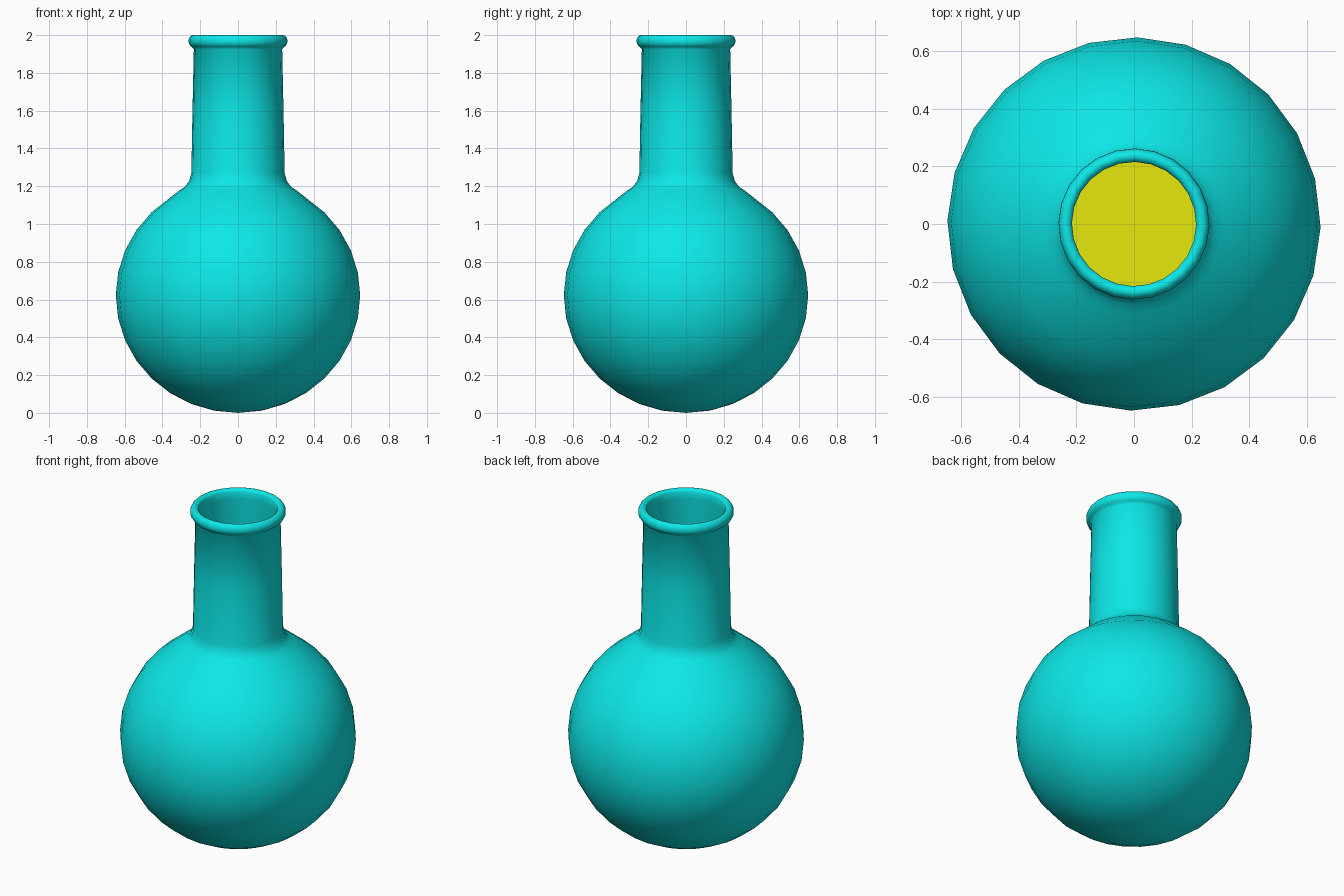
import bpy
import bmesh
from math import radians, sin, cos, pi, sqrt

cube = bpy.data.objects.get("Cube")
if cube:
    bpy.data.objects.remove(cube, do_unlink=True)

SEGMENTS = 24
CENTRE_Z = 0.622
WALL = 0.025


def make_material(name, colour):
    mat = bpy.data.materials.new(name)
    mat.use_nodes = True
    mat.diffuse_color = colour
    mat.node_tree.nodes["Principled BSDF"].inputs["Base Color"].default_value = colour
    return mat


def arc(cx, cz, rx, rz, start, end, steps):
    """Points (radius, height) along an elliptical arc, angles in degrees."""
    angles = [radians(start + (end - start) * i / steps) for i in range(steps + 1)]
    return [(cx + rx * cos(a), cz + rz * sin(a)) for a in angles]


def lathe(name, profile, mat):
    """Revolve a profile around the z axis into a smooth-shaded object."""
    bm = bmesh.new()
    verts = [bm.verts.new((max(r, 0), 0, z)) for r, z in profile]
    edges = [bm.edges.new(pair) for pair in zip(verts, verts[1:])]
    bmesh.ops.spin(bm, geom=verts + edges, cent=(0, 0, 0), axis=(0, 0, 1),
                   angle=2 * pi, steps=SEGMENTS)
    bmesh.ops.remove_doubles(bm, verts=bm.verts, dist=0.0005)
    bmesh.ops.recalc_face_normals(bm, faces=bm.faces)
    mesh = bpy.data.meshes.new(name)
    bm.to_mesh(mesh)
    bm.free()
    mesh.materials.append(mat)
    obj = bpy.data.objects.new(name, mesh)
    bpy.context.collection.objects.link(obj)
    obj.rotation_euler.z = radians(-1)
    bpy.ops.object.select_all(action="DESELECT")
    obj.select_set(True)
    bpy.context.view_layer.objects.active = obj
    bpy.ops.object.shade_smooth_by_angle(angle=radians(45))
    return obj


glass = make_material("teal glass", (0.004, 0.8, 0.8, 1))
yellow = make_material("yellow liquid", (0.8, 0.8, 0.004, 1))

# Flask: outer bulb, flared shoulder, neck, rolled lip, then the inner wall
bulb = arc(0, CENTRE_Z, 0.647, 0.622, -90, 56.25, 13)
shoulder = [(0.31, 1.178), (0.28, 1.198), (0.258, 1.228), (0.247, 1.27)]
neck = [(0.241, 1.6), (0.234, 1.925)]
lip = arc(0.237, 1.968, 0.025, 0.032, -70, 150, 10)
inner_neck = [(0.219, 1.94), (0.222, 1.27), (0.235, 1.2), (0.27, 1.16)]
inner_bulb = arc(0, CENTRE_Z, 0.647 - WALL, 0.622 - WALL, 56.25, -90, 13)
lathe("flask", bulb + shoulder + neck + lip + inner_neck + inner_bulb, glass)

# Liquid: bowl-shaped body with a flat surface, resting inside the bulb
bowl = arc(0, CENTRE_Z, 0.617, 0.592, -90, 0, 8)
lathe("liquid", bowl + [(0, CENTRE_Z)], yellow)
